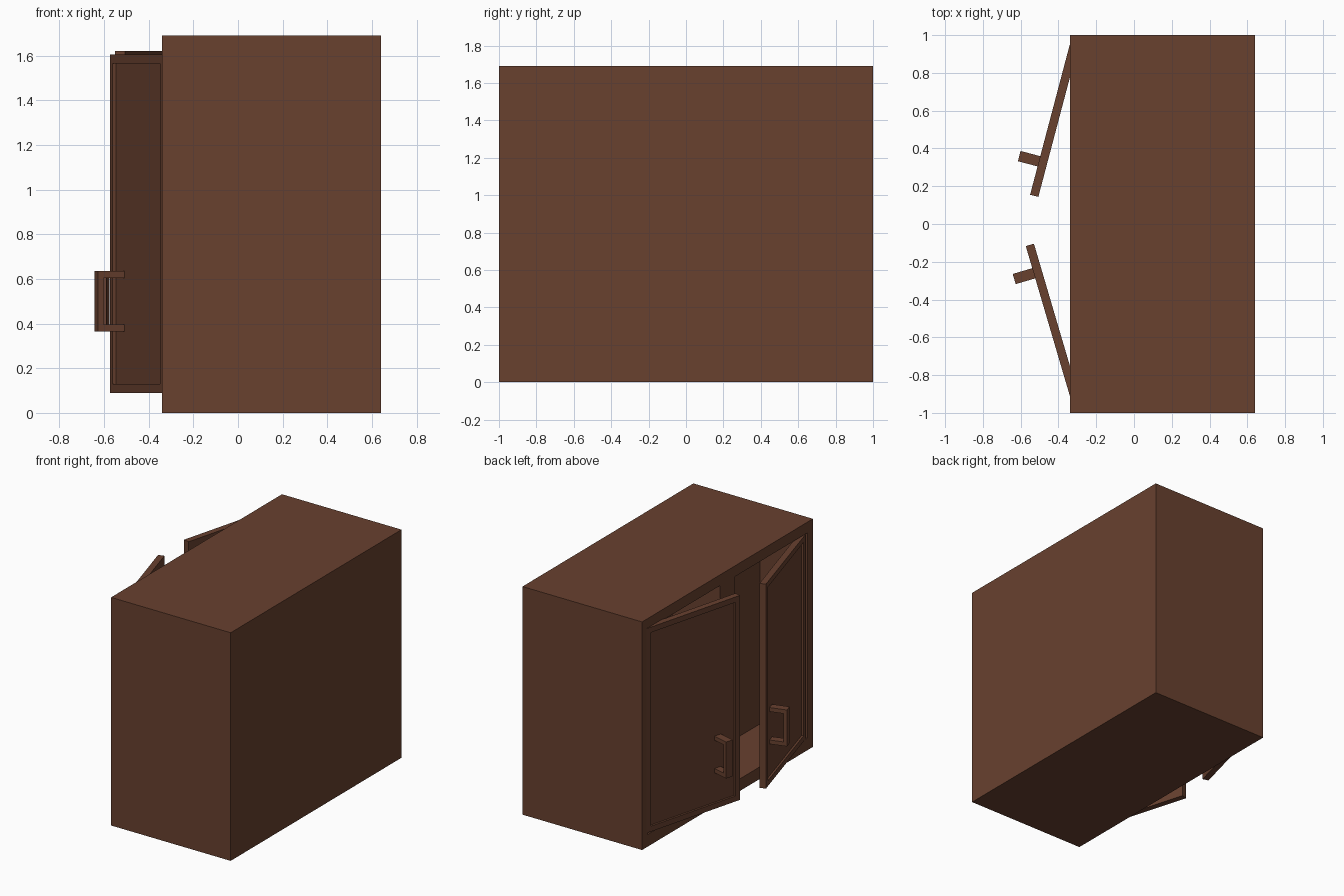
import bpy, bmesh, math
from mathutils import Vector, Matrix

if "Cube" in bpy.data.objects:
    bpy.data.objects.remove(bpy.data.objects["Cube"])

wood = bpy.data.materials.new("dark_brown_wood")
wood.diffuse_color = (0.138, 0.052, 0.028, 1)
wood.use_nodes = True
wood.node_tree.nodes["Principled BSDF"].inputs["Base Color"].default_value = wood.diffuse_color


def finish(name, bm):
    bmesh.ops.recalc_face_normals(bm, faces=bm.faces)
    mesh = bpy.data.meshes.new(name)
    bm.to_mesh(mesh)
    bm.free()
    mesh.materials.append(wood)
    obj = bpy.data.objects.new(name, mesh)
    bpy.context.collection.objects.link(obj)
    return obj


def box(lo, hi):
    bm = bmesh.new()
    bmesh.ops.create_cube(bm, size=1)
    for v in bm.verts:
        v.co = [(a + b) / 2 + c * (b - a) for a, b, c in zip(lo, hi, v.co)]
    return bm


def push_in(bm, faces, offset):
    """Sink faces straight by an offset, leaving square walls."""
    new = bmesh.ops.extrude_discrete_faces(bm, faces=faces)["faces"]
    verts = list({v for f in new for v in f.verts})
    bmesh.ops.translate(bm, verts=verts, vec=offset)


# Cabinet body with two recessed compartments behind a face frame
Z0, Z1, Y0, Y1 = 0.09, 1.61, 0.085, 0.935
bm = box((-0.34, -1, 0), (0.64, 1, 1.69))
cuts = [((0, y, 0), (0, 1, 0)) for y in (-Y1, -Y0, Y0, Y1)]
cuts += [((0, 0, z), (0, 0, 1)) for z in (Z0, Z1)]
for co, no in cuts:
    bmesh.ops.bisect_plane(bm, geom=bm.verts[:] + bm.edges[:] + bm.faces[:],
                           plane_co=co, plane_no=no)
bm.normal_update()
openings = []
for f in bm.faces:
    c = f.calc_center_median()
    if f.normal.x < -0.9 and Y0 < abs(c.y) < Y1 and Z0 < c.z < Z1:
        openings.append(f)
push_in(bm, openings, (0.39, 0, 0))
bm.normal_update()
plain = [e for e in bm.edges if all(f.normal.x > -0.5 for f in e.link_faces)]
bmesh.ops.dissolve_limit(bm, angle_limit=0.01, verts=[], edges=plain)
finish("cabinet_body", bm)


def door(side, corner, angle, length, z0, z1, grip):
    """Ajar door: local x runs from free edge to hinge, local y points outward."""
    a = math.radians(angle)
    u = Vector((math.sin(a), side * math.cos(a), 0))
    n = Vector((-math.cos(a), side * math.sin(a), 0))
    place = Matrix((u, n, Vector((0, 0, 1)))).transposed().to_4x4()
    place.translation = (*corner, 0)
    label = "left" if side > 0 else "right"

    # Door slab with sunken panel
    bm = box((0, -0.045, z0), (length, 0, z1))
    bm.normal_update()
    outer = [f for f in bm.faces if f.normal.y > 0.9]
    bmesh.ops.inset_individual(bm, faces=outer, thickness=0.057)
    push_in(bm, outer, (0, -0.015, 0))
    bmesh.ops.transform(bm, matrix=place, verts=bm.verts)
    finish(label + "_door", bm)

    # U-shaped handle, profile extruded across its width
    lo, hi, t, out, base = 0.365, 0.635, 0.03, 0.108, -0.015
    profile = [(base, lo), (out, lo), (out, hi), (base, hi), (base, hi - t),
               (out - 0.026, hi - t), (out - 0.026, lo + t), (base, lo + t)]
    bm = bmesh.new()
    f = bm.faces.new([bm.verts.new((grip - 0.028, y, z)) for y, z in profile])
    ext = bmesh.ops.extrude_face_region(bm, geom=[f])["geom"]
    bmesh.ops.translate(bm, vec=(0.056, 0, 0),
                        verts=[g for g in ext if isinstance(g, bmesh.types.BMVert)])
    bmesh.ops.transform(bm, matrix=place, verts=bm.verts)
    finish(label + "_handle", bm)


door(1, (-0.55, 0.155), 14.8, 0.82, 0.105, 1.62, 0.183)
door(-1, (-0.573, -0.117), 16.4, 0.835, 0.09, 1.605, 0.15)
